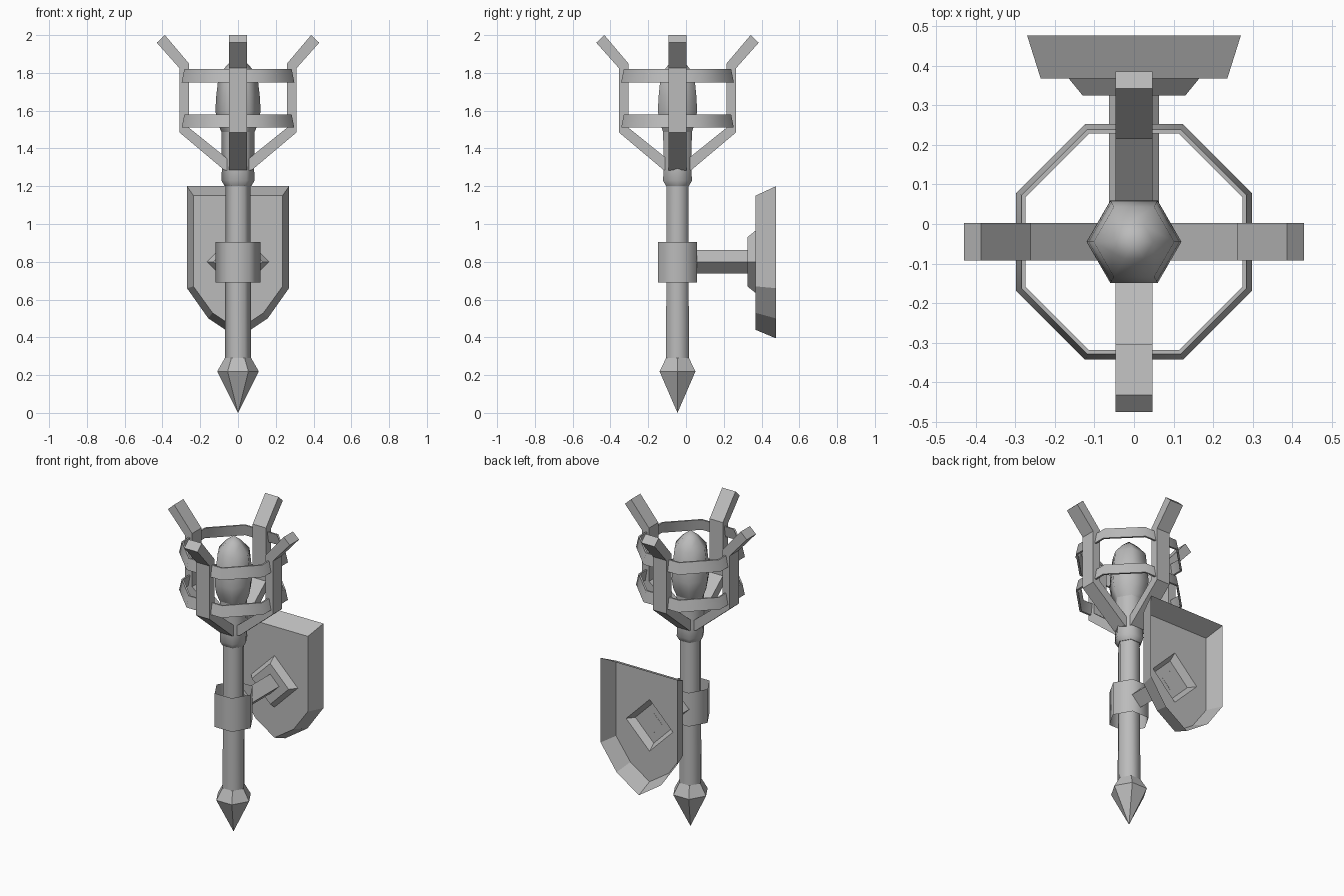
import bpy, bmesh
from math import sin, cos, pi, radians
from mathutils import Matrix, Vector

AXIS_Y = -0.045   # the torch stands slightly in front of the centre

cube = bpy.data.objects.get("Cube")
if cube:
    bpy.data.objects.remove(cube, do_unlink=True)

GREY = (0.5, 0.5, 0.5, 1)
grey = bpy.data.materials.new("plain_grey")
grey.use_nodes = True
grey.diffuse_color = GREY
grey.node_tree.nodes["Principled BSDF"].inputs["Base Color"].default_value = GREY


def finish(name, bm, smooth=None):
    """Turn a bmesh into an object; smooth is the sharp-edge angle in degrees."""
    bmesh.ops.recalc_face_normals(bm, faces=bm.faces)
    mesh = bpy.data.meshes.new(name)
    bm.to_mesh(mesh)
    bm.free()
    mesh.materials.append(grey)
    if smooth:
        mesh.shade_smooth()
        mesh.set_sharp_from_angle(angle=radians(smooth))
    obj = bpy.data.objects.new(name, mesh)
    bpy.context.collection.objects.link(obj)
    return obj


def skin(bm, a, b):
    """Join two vertex loops of equal length with quads."""
    for i in range(len(a)):
        j = (i + 1) % len(a)
        bm.faces.new((a[i], a[j], b[j], b[i]))


def loft(sections, caps=True, wrap=False):
    bm = bmesh.new()
    loops = [[bm.verts.new(p) for p in s] for s in sections]
    for a, b in zip(loops, loops[1:]):
        skin(bm, a, b)
    if wrap:
        skin(bm, loops[-1], loops[0])
    elif caps:
        bm.faces.new(loops[0])
        bm.faces.new(loops[-1])
    return bm


def polygon(r, z, sides, phase=0):
    return [(r * cos(phase + 2 * pi * i / sides),
             AXIS_Y + r * sin(phase + 2 * pi * i / sides), z)
            for i in range(sides)]


def lathe(name, profile, sides=6, phase=0, smooth=None, **kw):
    bm = loft([polygon(r, z, sides, phase) for r, z in profile], **kw)
    bmesh.ops.remove_doubles(bm, verts=bm.verts, dist=0.0005)
    return finish(name, bm, smooth)


# Handle, from the pointed foot up to the flame
lathe("pointed_foot", [(0.0001, 0.0), (0.11, 0.22), (0.07, 0.29)])
lathe("shaft", [(0.07, 0.28), (0.066, 1.21)], smooth=62)
lathe("neck", [(0.07, 1.2), (0.088, 1.23), (0.085, 1.3), (0.088, 1.5)], smooth=62)
lathe("flame", [(0.085, 1.48), (0.11, 1.54), (0.12, 1.6), (0.115, 1.68), (0.102, 1.79),
                (0.05, 1.85), (0.0001, 1.89)], smooth=62)
lathe("wall_collar", [(0.12, 0.69), (0.12, 0.905)], smooth=62, caps=False)

# Two octagonal bands, leaning inwards
for name, z in (("lower_band", 1.51), ("upper_band", 1.75)):
    scale = 1 / cos(pi / 8)
    lathe(name, [(0.298 * scale, z), (0.284 * scale, z + 0.07),
                 (0.274 * scale, z + 0.07), (0.286 * scale, z)],
          sides=8, phase=pi / 8, smooth=50, wrap=True)

# Four bent prongs of the basket
prong = [(0.05, 1.28), (0.075, 1.287), (0.31, 1.485), (0.31, 1.825), (0.43, 1.96),
         (0.387, 2.0), (0.26, 1.85), (0.26, 1.51), (0.08, 1.365), (0.05, 1.34)]
for i, side in enumerate(("left", "back", "right", "front")):
    bm = loft([[(x, y, z) for x, z in prong] for y in (-0.047, 0.047)])
    place = Matrix.Translation((0, AXIS_Y, 0)) @ Matrix.Rotation(i * pi / 2, 4, 'Z')
    bmesh.ops.transform(bm, matrix=place, verts=bm.verts)
    finish(side + "_prong", bm)


def mirrored(half, y):
    """Outline from its right half; the first and last points may lie on x = 0."""
    other = [(-x, z) for x, z in reversed(half) if x > 0]
    return [(x, y, z) for x, z in half + other]


def diamond(r, y):
    return [(0, y, 0.8 + r), (r, y, 0.8), (0, y, 0.8 - r), (-r, y, 0.8)]


# Wall shield: an open-backed shell with a raised diamond boss
bm = bmesh.new()
rim = [bm.verts.new(p) for p in mirrored([(0.27, 1.2), (0.27, 0.66), (0.157, 0.5), (0, 0.395)], 0.476)]
face = [bm.verts.new(p) for p in mirrored([(0.236, 1.15), (0.236, 0.67), (0.135, 0.53), (0, 0.44)], 0.368)]
base = [bm.verts.new(p) for p in diamond(0.165, 0.368)]
top = [bm.verts.new(p) for p in diamond(0.13, 0.325)]
skin(bm, rim, face)
skin(bm, base, top)
bm.faces.new(top)
edges = [bm.edges.get((loop[i - 1], loop[i])) for loop in (face, base) for i in range(len(loop))]
bmesh.ops.triangle_fill(bm, edges=edges, use_beauty=True, normal=Vector((0, -1, 0)))
finish("wall_shield", bm)

# Bracket arm from the shield to the collar
finish("bracket_arm", loft([diamond(0.063, 0.04), diamond(0.063, 0.326)]))
